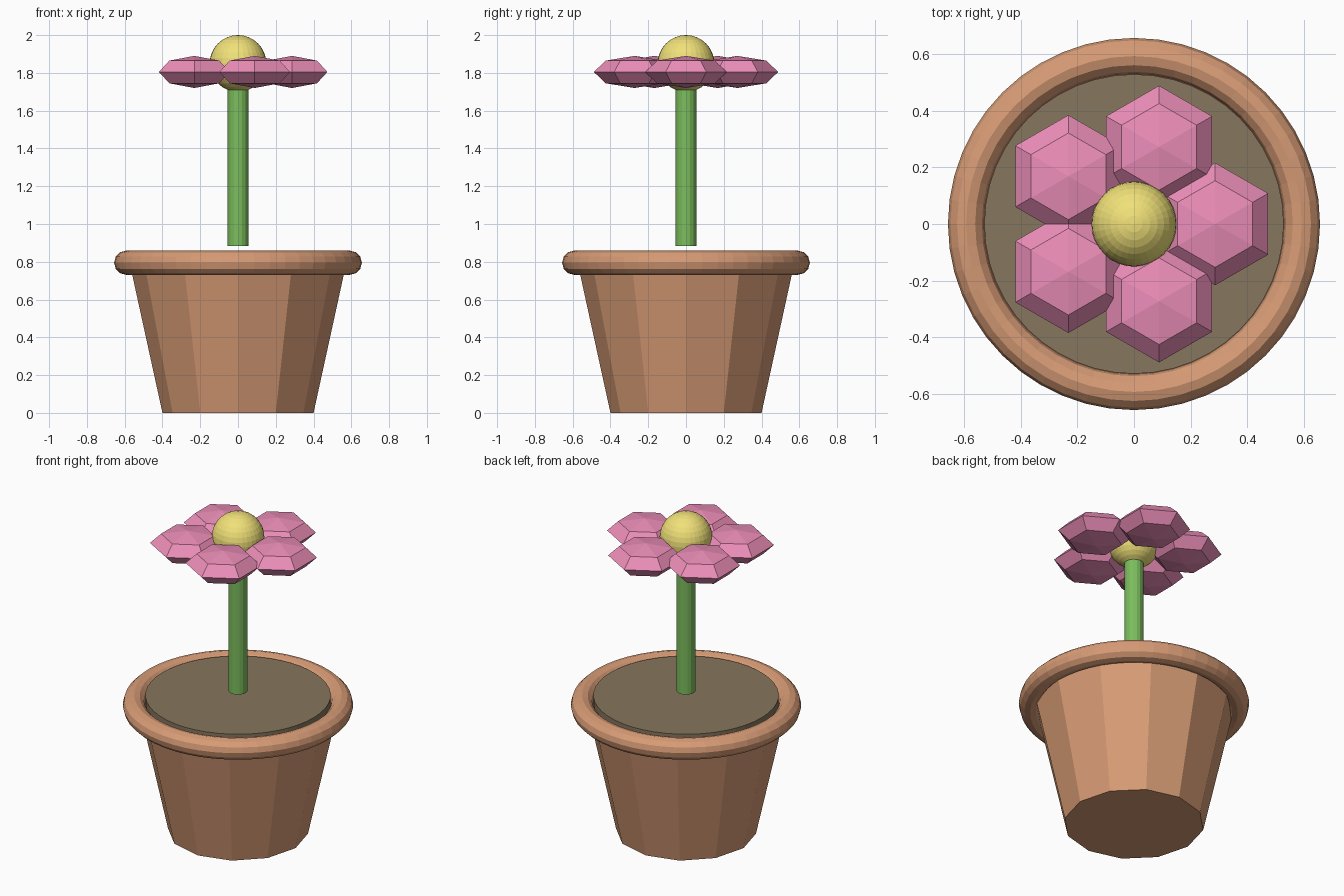
import bpy, bmesh
from math import sin, cos, pi, radians

if "Cube" in bpy.data.objects:
    bpy.data.objects.remove(bpy.data.objects["Cube"])


def material(name, rgb):
    m = bpy.data.materials.new(name)
    m.diffuse_color = (*rgb, 1)
    m.use_nodes = True
    m.node_tree.nodes["Principled BSDF"].inputs["Base Color"].default_value = m.diffuse_color
    return m


TERRACOTTA = material("terracotta", (0.68, 0.33, 0.18))
SOIL = material("soil", (0.24, 0.18, 0.11))
GREEN = material("green", (0.20, 0.51, 0.11))
PINK = material("pink", (0.84, 0.27, 0.48))
YELLOW = material("yellow", (0.87, 0.75, 0.19))


def lathe(name, profile, sides, mat, loc=(0, 0, 0), start=0.0):
    """Flat-faced turned solid from (radius, z) points, bottom to top."""
    bm = bmesh.new()
    rings = []
    for r, z in profile:
        if r < 1e-6:
            rings.append([bm.verts.new((0, 0, z))] * sides)
        else:
            rings.append([bm.verts.new((r * cos(start + 2 * pi * i / sides),
                                        r * sin(start + 2 * pi * i / sides), z))
                          for i in range(sides)])
    for lo, hi in zip(rings, rings[1:]):
        for i in range(sides):
            j = (i + 1) % sides
            bm.faces.new(list(dict.fromkeys((lo[i], lo[j], hi[j], hi[i]))))
    if profile[0][0] > 1e-6:
        bm.faces.new(rings[0][::-1])
    if profile[-1][0] > 1e-6:
        bm.faces.new(rings[-1])
    me = bpy.data.meshes.new(name)
    bm.to_mesh(me)
    bm.free()
    me.materials.append(mat)
    ob = bpy.data.objects.new(name, me)
    ob.location = loc
    bpy.context.collection.objects.link(ob)
    return ob


def ball(radius, height, rings):
    """Half-circle profile, bottom pole to top pole."""
    pts = [(radius * sin(pi * k / rings), -height * cos(pi * k / rings))
           for k in range(rings + 1)]
    pts[0], pts[-1] = (0, -height), (0, height)
    return pts


# Pot, rim and soil
lathe("pot", [(0.40, 0), (0.575, 0.80)], 12, TERRACOTTA)
bpy.ops.mesh.primitive_torus_add(major_radius=0.592, minor_radius=0.064,
                                 major_segments=48, minor_segments=12,
                                 location=(0, 0, 0.795))
rim = bpy.context.object
rim.name = "pot_rim"
rim.data.materials.append(TERRACOTTA)
lathe("soil", [(0.528, 0.79), (0.528, 0.855)], 48, SOIL)

# Stem and flower centre
lathe("stem", [(0.055, 0.883), (0.055, 1.76)], 16, GREEN)
lathe("flower_centre", ball(0.15, 0.15, 16), 32, YELLOW, (0, 0, 1.85))

# Five hexagonal petals, all facing the same way
for i in range(5):
    a = radians(72 * i)
    lathe(f"petal_{i + 1}", ball(0.216, 0.085, 4), 6, PINK,
          (0.286 * cos(a), 0.286 * sin(a), 1.805), start=pi / 2)
